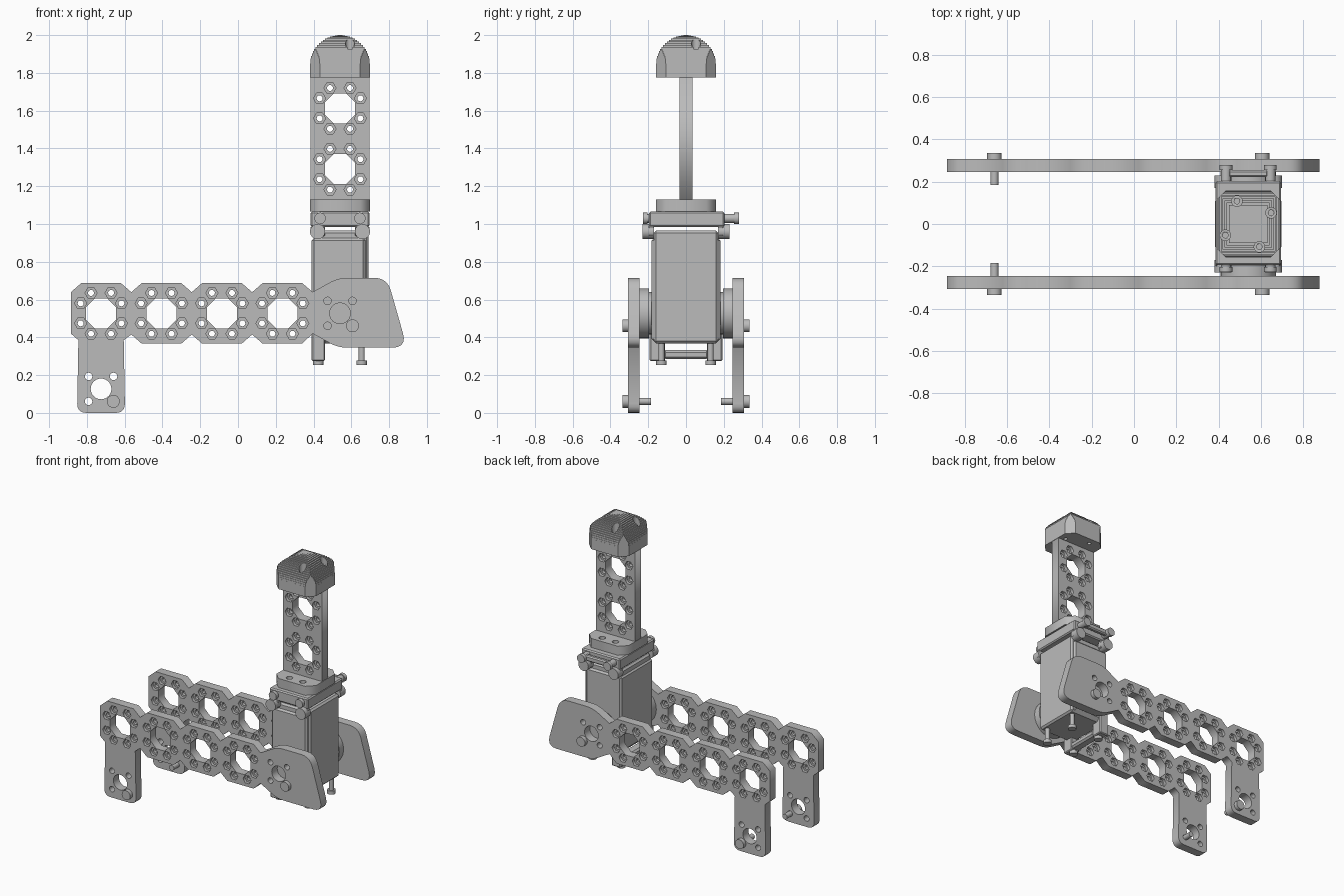
import bpy, bmesh, math
from mathutils import Matrix, Vector

if "Cube" in bpy.data.objects:
    bpy.data.objects.remove(bpy.data.objects["Cube"])

GREY = bpy.data.materials.new("mid grey")
GREY.use_nodes = True
GREY.diffuse_color = (0.5, 0.5, 0.5, 1)
GREY.node_tree.nodes["Principled BSDF"].inputs["Base Color"].default_value = (0.5, 0.5, 0.5, 1)

FRONT = Matrix.Rotation(math.pi / 2, 4, "X")   # profile drawn in x, z
FLAT = Matrix.Identity(4)                      # profile drawn in x, y
AX, HUB = 0.54, 0.527                          # joint centre in x and z


def finish(name, bm):
    bmesh.ops.recalc_face_normals(bm, faces=bm.faces)
    mesh = bpy.data.meshes.new(name)
    bm.to_mesh(mesh)
    bm.free()
    mesh.materials.append(GREY)
    ob = bpy.data.objects.new(name, mesh)
    bpy.context.collection.objects.link(ob)
    return ob


def ring(cx, cy, r, n, turn=0.0):
    return [(cx + r * math.cos(turn + math.tau * i / n),
             cy + r * math.sin(turn + math.tau * i / n)) for i in range(n)]


def rounded(points, steps=5):
    """Round each corner (x, y, size) with a short quadratic curve."""
    out = []
    for i, (x, y, r) in enumerate(points):
        p = Vector((x, y))
        if not r:
            out.append(p)
            continue
        a = p + (Vector(points[i - 1][:2]) - p).normalized() * r
        b = p + (Vector(points[(i + 1) % len(points)][:2]) - p).normalized() * r
        for k in range(steps + 1):
            t = k / steps
            out.append(a * (1 - t) ** 2 + p * 2 * t * (1 - t) + b * t * t)
    return out


def slab(bm, loops, matrix, low, high):
    """Extrude an outline with holes from low to high along its normal."""
    cu = bpy.data.curves.new("slab", "CURVE")
    cu.dimensions, cu.fill_mode, cu.extrude = "2D", "BOTH", (high - low) / 2
    for loop in loops:
        sp = cu.splines.new("POLY")
        sp.points.add(len(loop) - 1)
        for pt, (x, y) in zip(sp.points, loop):
            pt.co = (x, y, 0, 1)
        sp.use_cyclic_u = True
    ob = bpy.data.objects.new("slab", cu)
    mesh = ob.to_mesh()
    mesh.transform(matrix @ Matrix.Translation((0, 0, (low + high) / 2)))
    part = bmesh.new()
    part.from_mesh(mesh)
    bmesh.ops.remove_doubles(part, verts=part.verts, dist=1e-5)
    bmesh.ops.recalc_face_normals(part, faces=part.faces)
    joined = bpy.data.meshes.new("slab")
    part.to_mesh(joined)
    part.free()
    bm.from_mesh(joined)
    ob.to_mesh_clear()
    bpy.data.objects.remove(ob)
    bpy.data.curves.remove(cu)
    bpy.data.meshes.remove(joined)


def nut_plate(name, outline, cells, extra, low, high):
    """Plate with big octagon holes, each ringed by eight hex pockets."""
    big = [ring(x, z, 0.086, 8, math.pi / 8) for x, z in cells]
    spots = [(x + sx * a, z + sz * b) for x, z in cells for sx in (-1, 1)
             for sz in (-1, 1) for a, b in ((0.053, 0.108), (0.108, 0.053))]
    bm = bmesh.new()
    third = (high - low) / 3
    for i in range(3):
        r, n = (0.016, 12) if i == 1 else (0.032, 6)
        small = [ring(x, z, r, n) for x, z in spots]
        slab(bm, [outline] + big + small + extra, FRONT, low + i * third, low + (i + 1) * third)
    return finish(name, bm)


def box(name, x, y, z, bevel=0.0):
    bm = bmesh.new()
    bmesh.ops.create_cube(bm, size=1)
    for v in bm.verts:
        for k, (a, b) in enumerate((x, y, z)):
            v.co[k] = a if v.co[k] < 0 else b
    if bevel:
        bmesh.ops.bevel(bm, geom=bm.edges[:], offset=bevel, segments=1, affect="EDGES")
    return finish(name, bm)


def rod(name, start, end, *sections):
    """Stepped round part; sections are (from, to, radius) along start-end."""
    a, d = Vector(start), (Vector(end) - Vector(start)).normalized()
    bm = bmesh.new()
    for s, e, r in sections:
        m = Matrix.Translation(a + d * (s + e) / 2) @ d.to_track_quat("Z", "Y").to_matrix().to_4x4()
        bmesh.ops.create_cone(bm, cap_ends=True, segments=24, radius1=r, radius2=r,
                              depth=e - s, matrix=m)
    ob = finish(name, bm)
    ob.select_set(True)
    bpy.context.view_layer.objects.active = ob
    bpy.ops.object.shade_smooth_by_angle(angle=0.6)
    ob.select_set(False)
    return ob


# Side rails: chained octagon cells, foot tab at one end, paddle at the other
cells = [(-0.725 + 0.32 * i, HUB) for i in range(4)]
top, bottom = [], []
for cx, cz in cells:
    top += [(cx - 0.16, cz + 0.112, 0), (cx - 0.105, cz + 0.16, 0), (cx + 0.105, cz + 0.16, 0)]
    if cx > -0.7:
        bottom += [(cx - 0.16, cz - 0.112, 0), (cx - 0.105, cz - 0.16, 0), (cx + 0.105, cz - 0.16, 0)]
paddle = [(0.395, 0.64, 0), (0.53, 0.715, 0.05), (0.79, 0.715, 0.07),
          (0.895, 0.345, 0.08), (0.53, 0.345, 0.05), (0.395, 0.42, 0)]
leg = [(-0.605, 0.385, 0), (-0.598, 0, 0.05), (-0.852, 0, 0.05),
       (-0.845, 0.385, 0), (-0.885, 0.42, 0)]
rail = rounded(top + paddle + bottom[::-1] + leg)
mounts = []
for cx, cz in ((-0.725, 0.127), (AX, HUB)):
    mounts.append(ring(cx, cz, 0.055, 24))
    mounts += [ring(cx + 0.066 * a, cz + 0.066 * b, 0.02, 16) for a in (-1, 1) for b in (-1, 1)]

for side, s in (("right", -1), ("left", 1)):
    low = -0.308 if s > 0 else 0.245
    nut_plate(side + "_rail", rail, cells, mounts, low, low + 0.063)
    # Rail bolts and the turning horn
    for label, cx, cz, tip in (("foot", -0.66, 0.061, 0.15), ("hub", 0.606, 0.461, 0.09)):
        rod(f"{side}_{label}_bolt", (cx, s * 0.335, cz), (cx, 0, cz),
            (0, 0.027, 0.034), (0.027, tip, 0.019))
    rod(side + "_horn", (AX, s * 0.246, HUB), (AX, 0, HUB),
        (0, 0.05, 0.132), (0.05, 0.085, 0.112))
    # Lower mounting tabs and their bolts
    box(side + "_lower_tab", (0.39, 0.46), sorted((s * 0.11, s * 0.192)), (0.275, 0.44), 0.006)
    for label, cx in (("inner", 0.425), ("outer", 0.655)):
        rod(f"{side}_{label}_lower_bolt", (cx, s * 0.13, 0.253), (cx, s * 0.13, 1),
            (0, 0.025, 0.028), (0.025, 0.13, 0.016))
    # Neck lugs and their bolts
    for label, cx, d in (("inner", 0.385, 1), ("outer", 0.695, -1)):
        box(f"{side}_{label}_neck_lug", sorted((cx, cx + d * 0.075)),
            sorted((s * 0.17, s * 0.2)), (0.935, 0.99), 0.006)
        bx = cx + d * 0.036
        rod(f"{side}_{label}_lug_bolt", (bx, s * 0.23, 0.96), (bx, 0, 0.96), (0, 0.06, 0.04))
        bx = cx + d * 0.05
        out = 0.28 if s > 0 else 0.228
        rod(f"{side}_{label}_neck_bolt", (bx, s * out, 1.03), (bx, 0, 1.03),
            (0, 0.025, 0.03), (0.025, 0.1, 0.024))

# Servo body, lower guide bar, neck block and rear bar
box("servo_case", (0.40, 0.692), (-0.17, 0.17), (0.368, 0.965), 0.012)
box("servo_shell", (0.39, 0.675), (-0.182, 0.182), (0.38, 0.925), 0.012)
box("lower_guide_bar", (0.39, 0.46), (-0.12, 0.12), (0.285, 0.332), 0.012)
box("neck_block", (0.385, 0.695), (-0.195, 0.203), (0.985, 1.065), 0.008)
box("rear_neck_bar", (0.445, 0.635), (0.222, 0.255), (1.01, 1.05), 0.008)

# Arm flange with bolt holes
W, CUT = 0.158, 0.265


def clipped_square(w):
    """Square of half width w whose corners are clipped on a fixed diagonal."""
    c = max(0.0005, 2 * w - CUT)
    return [(w, c - w), (w, w - c), (w - c, w), (c - w, w),
            (-w, w - c), (-w, c - w), (c - w, -w), (w - c, -w)]


bm = bmesh.new()
holes = [ring(a * 0.053, b * 0.108, 0.022, 16) for a in (-1, 1) for b in (-1, 1)]
slab(bm, [clipped_square(W)] + holes, Matrix.Translation((AX, 0, 0)), 1.065, 1.13)
finish("arm_flange", bm)

# Upright arm plate
arm = [(0.383, 1.065), (0.695, 1.065), (0.695, 1.79), (0.383, 1.79)]
nut_plate("arm_plate", arm, [(AX, 1.29), (AX, 1.612)], [], -0.034, 0.034)

# Stepped pillow-shaped cap on the arm
bm = bmesh.new()
levels, LAYERS, BASE = [(W, 1.775)], 18, 1.842
for i in range(LAYERS):
    a, b = (math.pi / 2 * k / LAYERS for k in (i, i + 1))
    z = BASE + W * math.sin((a + b) / 2)
    levels += [(W * math.cos(a), z), (max(W * math.cos(b), 0.006), z)]
rings = [[bm.verts.new((AX + x, y, z)) for x, y in clipped_square(w)] for w, z in levels]
for lower, upper in zip(rings, rings[1:]):
    for i in range(8):
        j = (i + 1) % 8
        bm.faces.new((lower[i], lower[j], upper[j], upper[i]))
bm.faces.new(rings[0][::-1])
bm.faces.new(rings[-1])
cap = finish("arm_cap", bm)

# Counterbored screw holes in the cap
for i, (x, y) in enumerate(((-0.053, 0.108), (0.108, 0.053), (-0.108, -0.053), (0.053, -0.108))):
    for r, z in ((0.025, 1.86), (0.013, 1.7)):
        cutter = rod("cap_hole_cutter", (AX + x, y, z), (AX + x, y, 3), (0, 2.1 - z, r))
        mod = cap.modifiers.new("hole", "BOOLEAN")
        mod.object, mod.solver = cutter, "EXACT"
        bpy.context.view_layer.objects.active = cap
        bpy.ops.object.modifier_apply(modifier=mod.name)
        bpy.data.objects.remove(cutter)
